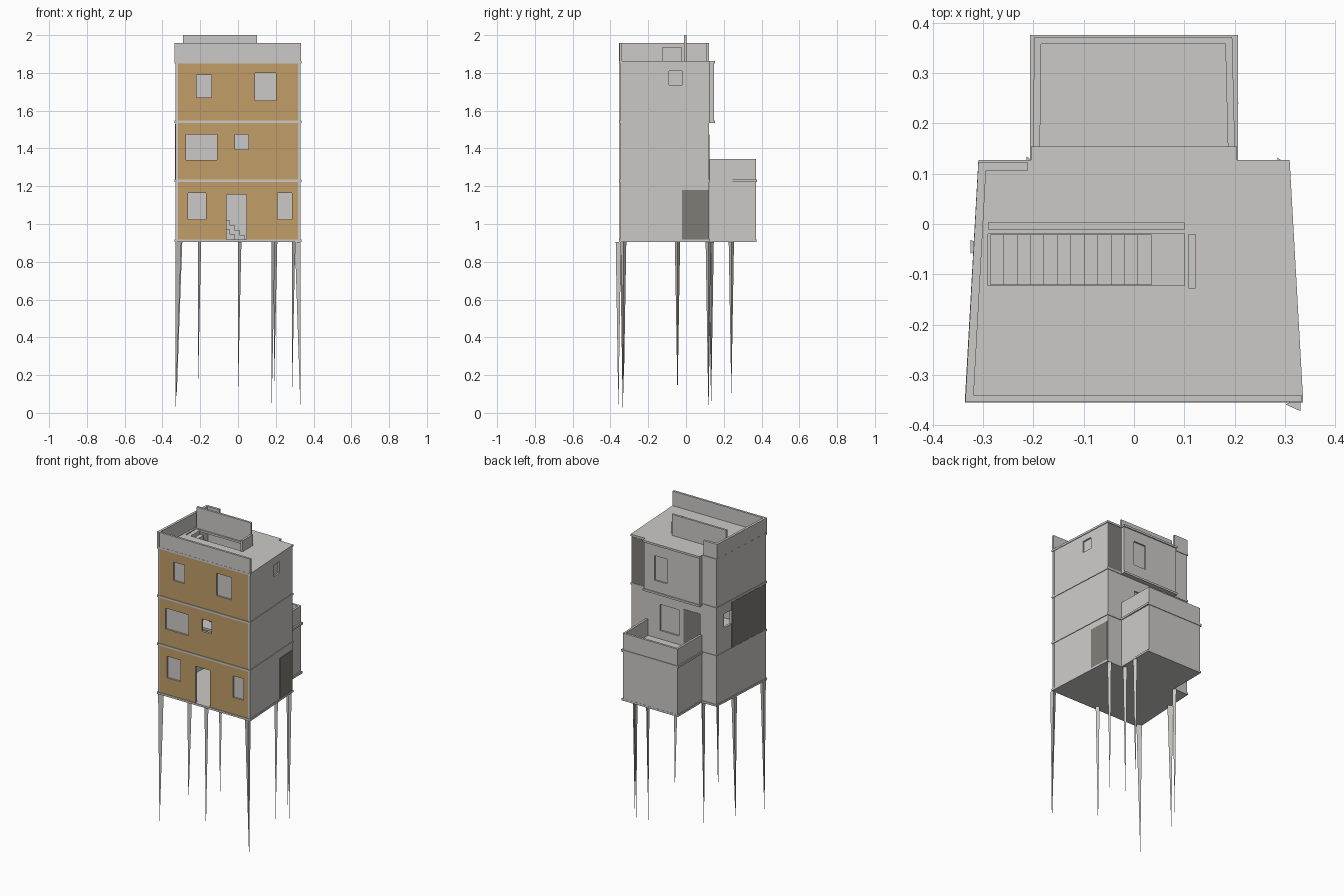
import bpy, bmesh
from mathutils import Vector

cube = bpy.data.objects.get("Cube")
if cube:
    bpy.data.objects.remove(cube, do_unlink=True)


def material(name, rgb):
    m = bpy.data.materials.new(name)
    m.use_nodes = True
    m.diffuse_color = (*rgb, 1)
    m.node_tree.nodes["Principled BSDF"].inputs["Base Color"].default_value = (*rgb, 1)
    return m


CONCRETE = material("pale concrete", (0.6, 0.59, 0.57))
OCHRE = material("ochre plaster", (0.54, 0.34, 0.14))
SHADED = material("dark panel", (0.21, 0.205, 0.185))


def add_object(name, bm, *mats):
    mesh = bpy.data.meshes.new(name)
    bm.to_mesh(mesh)
    bm.free()
    for m in mats:
        mesh.materials.append(m)
    ob = bpy.data.objects.new(name, mesh)
    bpy.context.collection.objects.link(ob)
    return ob


def thicken(ob, depth, inner=0):
    mod = ob.modifiers.new("thickness", 'SOLIDIFY')
    mod.thickness = depth
    mod.offset = -1
    mod.material_offset = mod.material_offset_rim = inner


def prism(name, outline, z0, z1, mat=CONCRETE):
    """Upright prism over a counter-clockwise outline."""
    bm = bmesh.new()
    low = [bm.verts.new((x, y, z0)) for x, y in outline]
    high = [bm.verts.new((x, y, z1)) for x, y in outline]
    bm.faces.new(low[::-1])
    bm.faces.new(high)
    n = len(outline)
    for i in range(n):
        j = (i + 1) % n
        bm.faces.new((low[i], low[j], high[j], high[i]))
    return add_object(name, bm, mat)


def box(name, x0, x1, y0, y1, z0, z1, mat=CONCRETE):
    return prism(name, [(x0, y0), (x1, y0), (x1, y1), (x0, y1)], z0, z1, mat)


def strip(name, a, b, depth, z0, z1, mat=CONCRETE, out=0.0):
    """Straight wall from a to b, its outer side on the right hand."""
    a, b = Vector(a), Vector(b)
    d = (b - a).normalized()
    n = Vector((d.y, -d.x))
    a, b = a + n * out, b + n * out
    return prism(name, [a, b, b - n * depth, a - n * depth], z0, z1, mat)


def wall(name, a, b, z0, z1, axis=0, holes=(), panes=(), mats=(CONCRETE,)):
    """Wall with openings (u0, u1, z0, z1); u is x or y. Panes are closed openings."""
    a, b = Vector(a), Vector(b)
    cut = list(holes) + list(panes)

    def point(u):
        return a.lerp(b, (u - a[axis]) / (b[axis] - a[axis]))

    us = sorted({a[axis], b[axis], *(v for h in cut for v in h[:2])}, reverse=a[axis] > b[axis])
    zs = sorted({z0, z1, *(v for h in cut for v in h[2:])})
    bm = bmesh.new()
    grid = [[bm.verts.new((*point(u), z)) for z in zs] for u in us]
    for i in range(len(us) - 1):
        for j in range(len(zs) - 1):
            u, z = (us[i] + us[i + 1]) / 2, (zs[j] + zs[j + 1]) / 2
            if not any(h[0] < u < h[1] and h[2] < z < h[3] for h in cut):
                bm.faces.new((grid[i][j], grid[i + 1][j], grid[i + 1][j + 1], grid[i][j + 1]))
    thicken(add_object(name, bm, *mats), 0.014, len(mats) - 1)
    for u0, u1, p0, p1 in panes:
        ends = (u0, u1) if a[axis] < b[axis] else (u1, u0)
        strip(name + "_window", point(ends[0]), point(ends[1]), 0.004, p0, p1, out=-0.01)


def slab(name, top, depth=0.013, well=True):
    """Floor over the tapering plan, with the stairwell left open."""
    bm = bmesh.new()
    rows = []
    for y in (-0.354, -0.122, -0.02, 0.127):
        side = 0.336 - 0.027 * (y + 0.354) / 0.481
        rows.append([bm.verts.new((x, y, top)) for x in (-side, -0.29, 0.1, side)])
    for j in range(3):
        for i in range(3):
            if not (well and i == j == 1):
                bm.faces.new((rows[j][i], rows[j][i + 1], rows[j + 1][i + 1], rows[j + 1][i]))
    thicken(add_object(name, bm, CONCRETE), depth)


GROUND, SECOND, THIRD, ROOF = LEVELS = 0.917, 1.235, 1.547, 1.863
FL, FR, BR, BL = (-0.332, -0.35), (0.332, -0.35), (0.305, 0.123), (-0.306, 0.123)

# floors and roof
for label, z in zip(("ground", "second", "third", "roof"), LEVELS):
    slab(label + "_slab", z, well=z > GROUND)

# outer walls
wall("front_wall", FL, FR, GROUND, ROOF - 0.013,
     holes=[(-0.06, 0.045, GROUND, 1.155), (-0.015, 0.055, 1.395, 1.475)],
     panes=[(-0.265, -0.17, 1.025, 1.165), (0.21, 0.285, 1.025, 1.165),
            (-0.275, -0.11, 1.34, 1.475),
            (-0.22, -0.14, 1.67, 1.79), (0.09, 0.2, 1.655, 1.8)],
     mats=(OCHRE, CONCRETE))
wall("left_wall", FR, BR, GROUND, ROOF - 0.013, axis=1, panes=[(-0.09, -0.02, 1.735, 1.81)])
wall("right_wall", BL, FL, GROUND, ROOF - 0.013, axis=1, holes=[(-0.02, 0.05, 1.39, 1.48)])
wall("back_wall", BR, BL, GROUND, THIRD, panes=[(-0.035, 0.1, 1.29, 1.46)])
wall("upper_back_wall", BR, BL, THIRD, ROOF - 0.013)

# dark panels on the walls
strip("left_dark_panel", (0.3135, -0.02), (0.3055, 0.12), 0.003, GROUND, 1.18, SHADED, 0.002)
strip("right_dark_panel", (-0.3135, -0.02), (-0.3315, -0.342), 0.003, SECOND, 1.53, SHADED, 0.002)
strip("upper_back_dark_panel", (0.3, 0.123), (0.204, 0.123), 0.003, THIRD, 1.848, SHADED, 0.002)
strip("back_dark_panel", (-0.07, 0.123), (-0.195, 0.123), 0.003, SECOND, 1.475, SHADED, 0.002)

# shallow bay on the upper back
wall("bay_back", (0.2, 0.147), (-0.2, 0.147), THIRD, ROOF - 0.013,
     panes=[(0.033, 0.124, 1.62, 1.78)])
for s in (-1, 1):
    box("bay_side", *sorted((s * 0.2, s * 0.188)), 0.12, 0.135, THIRD, ROOF - 0.013)
for z in (THIRD, ROOF):
    box("bay_slab", -0.204, 0.204, 0.12, 0.154, z - 0.013, z)

# back extension with a walled terrace
box("extension_floor", -0.203, 0.203, 0.12, 0.372, GROUND - 0.013, GROUND)
box("terrace_slab", -0.206, 0.206, 0.12, 0.375, SECOND - 0.013, SECOND)
for label, z0, z1 in (("extension", GROUND, SECOND - 0.013), ("terrace", SECOND, 1.343)):
    box(label + "_back_wall", -0.198, 0.195, 0.357, 0.371, z0, z1)
    strip(label + "_left_wall", (0.201, 0.125), (0.195, 0.371), 0.014, z0, z1)
    strip(label + "_right_wall", (-0.198, 0.371), (-0.201, 0.125), 0.014, z0, z1)

# roof parapets, open on the left
PARAPET = 1.958
strip("front_parapet", (-0.335, -0.353), (0.333, -0.353), 0.014, ROOF, PARAPET)
strip("right_parapet", (-0.309, 0.122), (-0.335, -0.353), 0.016, ROOF, PARAPET)
box("back_parapet", -0.309, -0.21, 0.106, 0.122, ROOF, PARAPET)

# stairwell screens
box("stair_screen", -0.29, 0.1, -0.011, 0.003, ROOF, 2.0)
box("stair_end_screen", 0.108, 0.122, -0.128, -0.02, ROOF, 1.935)

# one flight of stairs per storey, climbing towards the right side
STEPS = 12
for low, high in zip(LEVELS, LEVELS[1:]):
    rise, run = (high - low) / STEPS, 0.32 / STEPS
    for i in range(STEPS):
        x = 0.035 - i * run
        top = low + (i + 1) * rise
        box("stair_step", x - run, x, -0.121, -0.021, max(low, top - 2 * rise), top - 0.002)

# tapering stilts: tip x, tip y, tip z
STILTS = [(-0.33, -0.335, 0.02), (0, -0.33, 0.08), (0.331, -0.358, 0),
          (-0.325, -0.045, 0.07), (-0.213, 0.12, 0.06), (0.178, 0.133, 0.02),
          (0.19, 0.24, 0.08), (0.285, 0.118, 0.03)]
for x, y, z in STILTS:
    bm = bmesh.new()
    top = GROUND - 0.013
    tip = bm.verts.new((x, y, z))
    lean = -0.03 if x > 0.3 else 0.03 if x < -0.3 else 0.018
    ring = [bm.verts.new((x + dx, y + dy, top)) for dx, dy in
            ((0, -0.014), (lean, 0), (0, 0.014))]
    bm.faces.new(ring)
    for i in range(3):
        bm.faces.new((ring[i], tip, ring[(i + 1) % 3]))
    bmesh.ops.recalc_face_normals(bm, faces=bm.faces)
    add_object("stilt", bm, CONCRETE)
